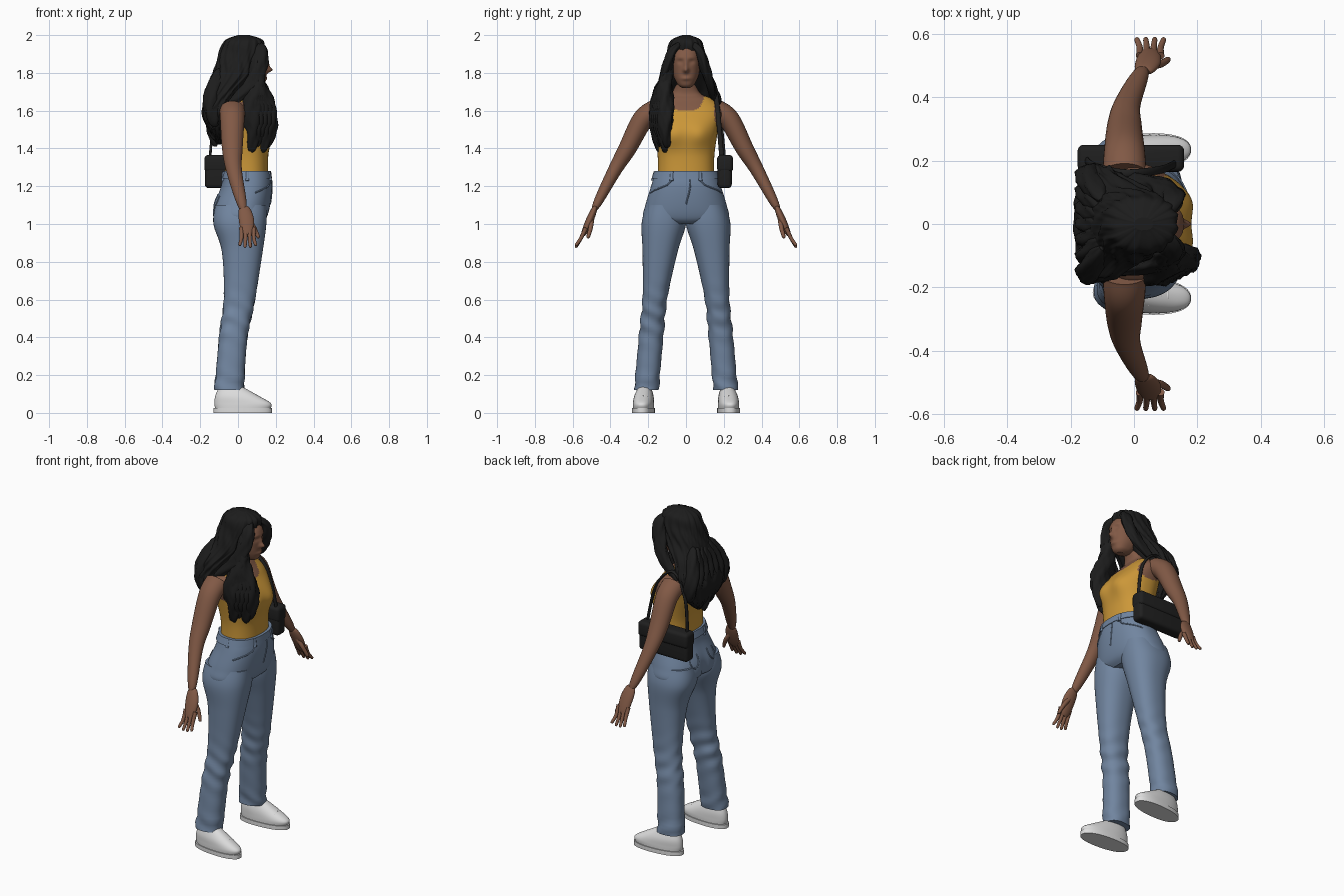
import bpy, bmesh
from math import sin, cos, exp, pi, sqrt, copysign
from mathutils import Vector
from mathutils.bvhtree import BVHTree

if "Cube" in bpy.data.objects:
    bpy.data.objects.remove(bpy.data.objects["Cube"])


def material(name, red, green, blue):
    mat = bpy.data.materials.new(name)
    mat.use_nodes = True
    mat.diffuse_color = (red, green, blue, 1)
    mat.node_tree.nodes["Principled BSDF"].inputs["Base Color"].default_value = (red, green, blue, 1)
    return mat


SKIN = material("brown_skin", .22, .1, .06)
TANK = material("mustard_cloth", .6, .31, .04)
DENIM = material("blue_denim", .165, .235, .35)
HAIR = material("black_hair", .012, .012, .012)
LEATHER = material("black_leather", .014, .014, .014)
WHITE = material("white_leather", .72, .72, .72)
SIDES = {"left": 1, "right": -1}


def spline(keys, steps):
    """Smoothly interpolate a list of equal-length tuples."""
    result = []
    last = len(keys) - 1
    for i in range(last):
        before, start, end, after = (keys[max(i - 1, 0)], keys[i], keys[i + 1], keys[min(i + 2, last)])
        for step in range(steps):
            t = step / steps
            result.append([q + t / 2 * (r - p + t * (2 * p - 5 * q + 4 * r - s + t * (3 * q - p - 3 * r + s)))
                           for p, q, r, s in zip(before, start, end, after)])
    return result + [list(keys[last])]


def finish(bm, name, materials):
    mesh = bpy.data.meshes.new(name)
    bm.to_mesh(mesh)
    for mat in materials:
        mesh.materials.append(mat)
    bpy.context.collection.objects.link(bpy.data.objects.new(name, mesh))
    surface = BVHTree.FromBMesh(bm)
    bm.free()
    return surface


def bridge(name, rings, materials, rule=None):
    """Bridge closed rings of points into one capped smooth mesh."""
    bm = bmesh.new()
    loops = [[bm.verts.new(point) for point in ring] for ring in rings]
    for low, high in zip(loops, loops[1:]):
        for i in range(len(low)):
            bm.faces.new((low[i - 1], low[i], high[i], high[i - 1]))
    bm.faces.new(loops[0])
    bm.faces.new(loops[-1])
    bmesh.ops.recalc_face_normals(bm, faces=bm.faces)
    for face in bm.faces:
        face.smooth = len(face.verts) == 4
        if rule:
            face.material_index = rule(face.calc_center_median())
    return finish(bm, name, materials)


def outline(count, power=2):
    """Angles and points of a unit superellipse."""
    for i in range(count):
        angle = 2 * pi * i / count
        yield (angle, *(copysign(abs(v) ** (2 / power), v) for v in (cos(angle), sin(angle))))


def loft(name, keys, *materials, side=1, count=64, steps=8, warp=None, wave=None, rule=None):
    """Stack level outlines given as (z, back, front, half width) or (z, back, front, inner, outer)."""
    rings = []
    for z, back, front, *width in spline(keys, steps):
        inner, outer = width if len(width) == 2 else (-width[0], width[0])
        ring = []
        for angle, c, s in outline(count, 2.3):
            scale = wave(angle, z) / 2 if wave else .5
            point = Vector(((back + front) / 2 + c * scale * (front - back),
                            side * ((inner + outer) / 2 + s * scale * (outer - inner)), z))
            if warp:
                warp(point)
            ring.append(point)
        rings.append(ring)
    return bridge(name, rings, materials, rule)


def tube(name, points, mat, radius, side=1, flat=1, axis=(1, 0, 0), count=16, wave=None):
    """Sweep an oval, widened along an axis, with a radius rule over its length."""
    path = [Vector((x, side * y, z)) for x, y, z in spline(points, 8)]
    last = len(path) - 1
    rings = []
    for i, point in enumerate(path):
        tangent = (path[min(i + 1, last)] - path[max(i - 1, 0)]).normalized()
        u = Vector(axis)
        u = (u - tangent * u.dot(tangent)).normalized()
        v = tangent.cross(u)
        rings.append([point + (u * c * flat + v * s) * radius(i / last) * (wave(angle, point.z) if wave else 1)
                      for angle, c, s in outline(count)])
    bridge(name, rings, [mat])


def even(size):
    return lambda t: size


def taper(start, end, power=1):
    """Radius falling from start to end, rounded off at the tip."""
    return lambda t: (start + (end - start) * t ** power) * sqrt(1 - .8 * t ** 20)


def swell(size, ends):
    """Radius that is fullest in the middle."""
    return lambda t: size * (ends + (1 - ends) * abs(sin(pi * t)) ** .7)


def bump(p, y, z, width, height):
    return exp(-((p.y - y) / width) ** 2 - ((p.z - z) / height) ** 2)


# Torso, with the tank top coloured by neckline and armholes
def bust(p):
    if p.x > .05:
        p.x += .02 * (bump(p, .075, 1.47, .06, .06) + bump(p, -.075, 1.47, .06, .06))


def tank_rule(p):
    y = abs(p.y)
    below_neckline = p.z < min(1.6 + .08 * (y / .1) ** 4, 1.68)
    in_armhole = p.z > 1.5 and y > .15 + max(0, 1.55 - p.z) / 2
    return int(below_neckline and not in_armhole)


loft("torso", [(1.24, -.07, .16, .15), (1.36, -.07, .16, .15), (1.5, -.1, .17, .17), (1.6, -.1, .11, .19),
               (1.66, -.08, .06, .14), (1.7, -.06, .04, .07), (1.8, -.05, .06, .055)],
     SKIN, TANK, count=96, steps=14, warp=bust, rule=tank_rule)


# Head with nose, brows, eye sockets and lips
def features(p):
    if p.x > .07:
        p.y, side = abs(p.y), copysign(1, p.y)
        p.x += (.026 * bump(p, 0, 1.815, .014, .014) + .012 * bump(p, 0, 1.84, .01, .03)
                + .008 * bump(p, 0, 1.77, .025, .01) + .004 * bump(p, .03, 1.88, .025, .01)
                - .008 * bump(p, .03, 1.86, .016, .012))
        p.y *= side


loft("head", [(1.72, .07, .12, .02), (1.74, .03, .14, .045), (1.8, -.03, .15, .07), (1.9, -.06, .15, .075),
              (1.97, 0, .09, .035)], SKIN, count=80, steps=14, warp=features)


# Jeans: seat, waistband, legs and raised seams
def cleft(p):
    if p.x < 0:
        p.x += .02 * bump(p, 0, 1.05, .025, .08)


def creases(p):
    depth = .004 * (exp(-((p.z - .5) / .13) ** 2) + exp(-((p.z - .16) / .06) ** 2))
    p.x += depth * sin(70 * p.z + 25 * p.y)
    p.y += depth * sin(60 * p.z + 30 * p.x)


seat = loft("jeans_seat", [(1.28, -.08, .17, .16), (1.2, -.09, .18, .185), (1.1, -.13, .17, .215),
                           (1.03, -.13, .15, .225), (1, -.09, .12, .15)], DENIM, warp=cleft)
loft("waistband", [(1.24, -.09, .18, .18), (1.28, -.08, .175, .167)], DENIM)


def seam(name, points, side, size=.004):
    snapped = [seat.find_nearest(Vector(point))[0] for point in points]
    tube(name, snapped, DENIM, even(size), side=side, axis=(.6, .5, .4), count=8)


steps = [i / 6 for i in range(7)]
for who, side in SIDES.items():
    loft(who + "_trouser_leg", [(1.1, -.12, .15, .01, .21), (1, -.13, .15, 0, .235), (.85, -.085, .13, .045, .23),
                                (.6, -.075, .09, .1, .23), (.4, -.1, .05, .12, .25), (.12, -.125, .03, .145, .275)],
         DENIM, side=side, steps=14, warp=creases)
    seam(who + "_front_pocket", [(.2 - t / 10, .08 + t / 8, 1.24 - .07 * sqrt(t)) for t in steps], side)
    seam(who + "_back_pocket", [(-.2, .1 - .045 * cos(pi * t), 1.2 - .1 * sin(pi * t)) for t in steps], side)
    for x, y in ((.18, .08), (-.1, .07), (.05, .18)):
        seam(who + "_belt_loop", [(x, y, 1.28), (x, y, 1.23)], side, .01)
seam("fly", [(.2, .025 * cos(t * pi / 2), 1.24 - t * .14) for t in steps], 1)


# Shoes with soles and laces
def toe_out(p):
    p.y += copysign(.06, p.y) * (p.x - .03)


for who, side in SIDES.items():
    loft(who + "_shoe", [(.02, -.12, .17, .17, .28), (.05, -.125, .175, .17, .28), (.09, -.12, .11, .175, .275),
                         (.14, -.1, .02, .19, .255)], WHITE, side=side, warp=toe_out)
    loft(who + "_sole", [(0, -.13, .18, .165, .285), (.025, -.13, .18, .165, .285)], WHITE, side=side, warp=toe_out)
    for i in range(4):
        x, z = .045 + i * .02, .12 - i * .01
        tube(who + "_lace", [(x, .2, z - .01), (x, .227, z), (x, .255, z - .01)], WHITE, even(.004), side=side, count=8)

# Arms, palms, fingers and thumbs
for who, side in SIDES.items():
    tube(who + "_arm", [(-.03, .16, 1.6), (-.03, .23, 1.55), (-.03, .31, 1.4), (-.02, .38, 1.28), (.03, .49, 1.07)],
         SKIN, taper(.06, .022, 1.6), side=side, flat=1.15, count=28)
    tube(who + "_palm", [(.03, .48, 1.09), (.045, .51, 1.02), (.05, .545, .94)], SKIN, swell(.02, .5),
         side=side, flat=2, count=24)
    for i in range(4):
        x = .018 + i * .022
        tip = x + (x - .05) / 3
        tube(who + "_finger", [(x, .53, .98), (x, .556, .925), (tip, .585, .87 + .01 * abs(i - 1.5))],
             SKIN, taper(.012, .008), side=side)
    tube(who + "_thumb", [(.05, .5, 1.03), (.085, .505, .98), (.11, .52, .925)], SKIN, taper(.015, .009), side=side)


# Hair: one main mass plus wavy locks
def strands(angle, z):
    return 1 + .03 * sin(15 * angle + 4 * sin(17 * z)) + .02 * sin(55 * z + 3 * angle) + .01 * sin(34 * angle - 20 * z)


def curl(angle, z):
    return 1 + .1 * sin(4 * angle + 35 * z) + .06 * sin(7 * angle - 60 * z)


def lock(name, points, size, side=1, flat=1.2):
    tube(name, points, HAIR, swell(size, .2), side=side, flat=flat, count=24, wave=curl)


loft("hair_mass", [(2, 0, .06, .02), (1.97, -.07, .13, .08), (1.9, -.1, .13, .1), (1.8, -.13, .09, .125),
                   (1.7, -.16, 0, .17), (1.6, -.19, -.04, .18), (1.5, -.16, -.07, .13), (1.42, -.11, -.09, .03)],
     HAIR, count=120, steps=14, wave=strands)
for who, side in SIDES.items():
    lock(who + "_face_lock", [(.08, .01, 1.965), (.12, .07, 1.92), (.11, .1, 1.83), (.06, .13, 1.73),
                              (-.05, .155, 1.63)], .026, side, 1.6)
for i in range(5):
    x, y = .07 + i * .02, .15 - i * .01
    lock("front_lock", [(.1, .085, 1.9), (.1, .11, 1.75), (x, y, 1.6), (x + .01, y, 1.5),
                        (x, y - .01, 1.38 + i % 3 * .025)], .045, side=-1)
for i in range(-3, 4):
    y = i * .05
    lock("back_lock", [(-.1, y / 2, 1.82), (-.14, y, 1.65), (-.12, y, 1.41 + abs(y) * .7)], .036)


# Shoulder bag with flap and strap
def rounded_box(name, centre, size, mat):
    bm = bmesh.new()
    bmesh.ops.create_cube(bm, size=1)
    bmesh.ops.scale(bm, vec=size, verts=bm.verts)
    bmesh.ops.translate(bm, vec=centre, verts=bm.verts)
    bmesh.ops.bevel(bm, geom=bm.edges[:], offset=.02, segments=4, profile=.5, affect="EDGES")
    for face in bm.faces:
        face.smooth = True
    finish(bm, name, [mat])


rounded_box("bag_body", (-.01, .205, 1.275), (.33, .075, .17), LEATHER)
rounded_box("bag_flap", (-.01, .207, 1.32), (.336, .085, .09), LEATHER)
tube("bag_strap", [(-.15, .2, 1.34), (-.12, .18, 1.55), (-.03, .16, 1.68), (.08, .17, 1.58), (.13, .19, 1.34)],
     LEATHER, even(.007), flat=1.8, axis=(0, 1, 0))
